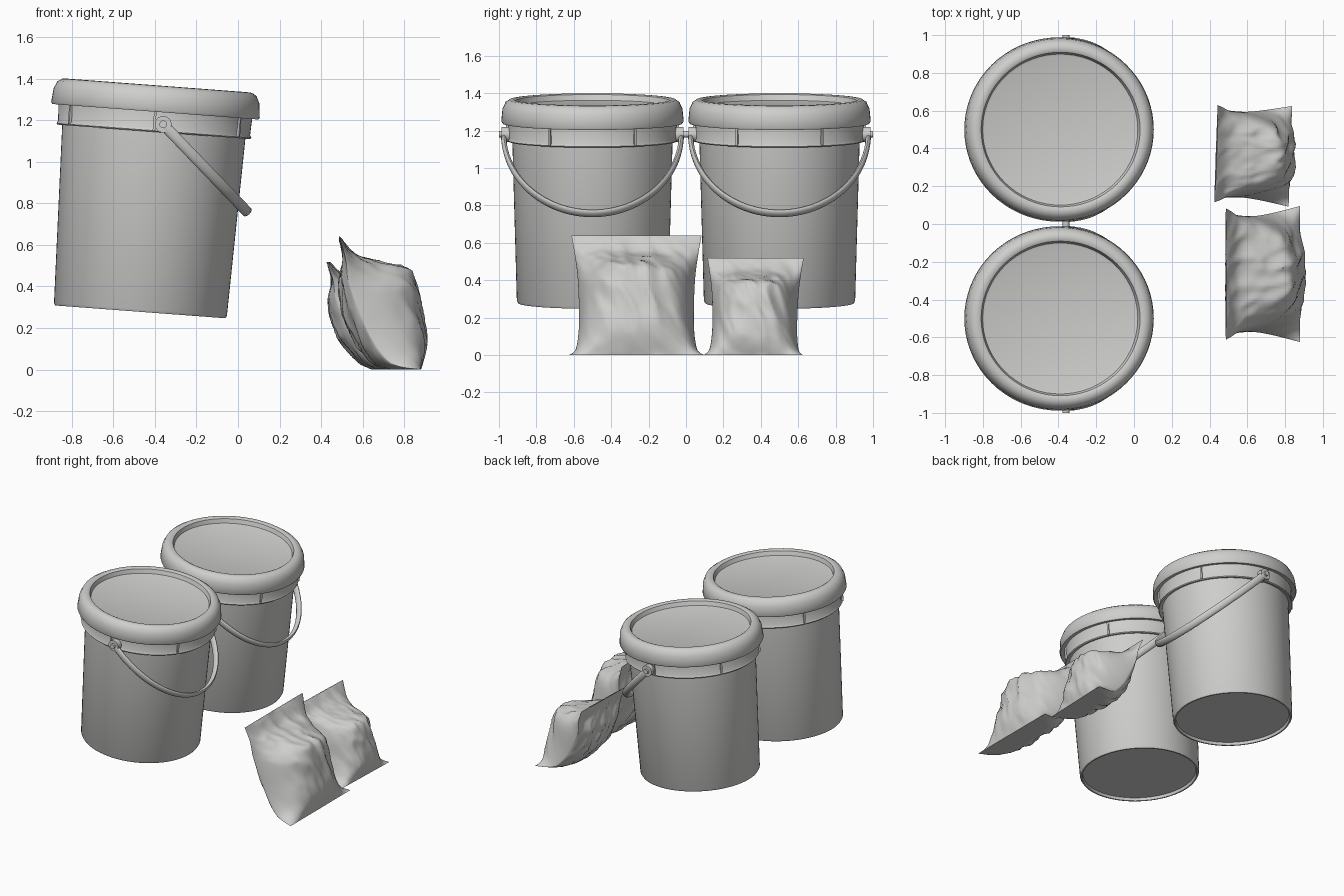
import bpy, bmesh, math
from mathutils import Vector, Matrix, noise

if "Cube" in bpy.data.objects:
    bpy.data.objects.remove(bpy.data.objects["Cube"])

grey = bpy.data.materials.new("light_grey_plastic")
grey.use_nodes = True
colour = (0.62, 0.62, 0.61, 1)
grey.diffuse_color = colour
shader = next(n for n in grey.node_tree.nodes if n.type == 'BSDF_PRINCIPLED')
shader.inputs["Base Color"].default_value = colour
shader.inputs["Roughness"].default_value = 0.6


def finish(bm, name, matrix=Matrix(), angle=40):
    """Turn a bmesh into a smooth shaded object."""
    bm.transform(matrix)
    bmesh.ops.remove_doubles(bm, verts=bm.verts, dist=1e-5)
    bmesh.ops.recalc_face_normals(bm, faces=bm.faces)
    mesh = bpy.data.meshes.new(name)
    bm.to_mesh(mesh)
    bm.free()
    mesh.materials.append(grey)
    obj = bpy.data.objects.new(name, mesh)
    bpy.context.collection.objects.link(obj)
    bpy.ops.object.select_all(action='DESELECT')
    obj.select_set(True)
    bpy.context.view_layer.objects.active = obj
    bpy.ops.object.shade_smooth_by_angle(angle=math.radians(angle))
    return obj


def skin(bm, rows, closed=False):
    """Join rows of points with quads."""
    rings = [[bm.verts.new(p) for p in row] for row in rows]
    for a, b in zip(rings, rings[1:]):
        n = len(a)
        for i in range(n if closed else n - 1):
            j = (i + 1) % n
            bm.faces.new((a[i], a[j], b[j], b[i]))
    return rings


def lathe(name, profile, matrix, segments=72):
    bm = bmesh.new()
    turn = [math.tau * i / segments for i in range(segments)]
    rings = skin(bm, [[(r * math.cos(a), r * math.sin(a), z) for a in turn]
                      for r, z in profile], True)
    if profile[0][0] < 0.41:
        bm.faces.new(rings[0])
    return finish(bm, name, matrix)


def catmull(points, t):
    """Smooth value along a list of control points, t from 0 to 1."""
    last = len(points) - 1
    k = min(int(t * last), last - 1)
    u = t * last - k
    p0, p1, p2, p3 = (points[min(max(k + d, 0), last)] for d in (-1, 0, 1, 2))
    return 0.5 * (2 * p1 + (p2 - p0) * u + (2 * p0 - 5 * p1 + 4 * p2 - p3) * u * u
                  + (3 * p1 - p0 - 3 * p2 + p3) * u ** 3)


# Bucket profiles as radius and height
BODY = [(0.395, 0.02), (0.4, 0), (0.41, 0), (0.417, 0.012), (0.445, 0.98)]
BAND = [(0.44, 0.876), (0.465, 0.868), (0.47, 0.874), (0.463, 0.888), (0.468, 0.98)]
LID = [(0.4, 1.052), (0.412, 1.056), (0.422, 1.086), (0.435, 1.092), (0.458, 1.09),
       (0.48, 1.076), (0.496, 1.042), (0.503, 0.975), (0.497, 0.965), (0.46, 0.972)]


def bucket(side, y):
    lean = (Matrix.Translation((-0.47, y, 0.278)) @ Matrix.Rotation(math.radians(4.3), 4, 'Y')
            @ Matrix.Diagonal((1, 0.97, 1, 1)))
    lathe(side + "_bucket_body", BODY, lean)
    lathe(side + "_bucket_band", BAND, lean)
    lathe(side + "_bucket_lid", LID, lean)

    # Small upright ribs on the band
    bm = bmesh.new()
    for k in range(6):
        place = (Matrix.Rotation(math.radians(30 + 60 * k), 4, 'Z')
                 @ Matrix.Translation((0.465, 0, 0.92)) @ Matrix.Diagonal((0.022, 0.012, 0.09, 1)))
        bmesh.ops.create_cube(bm, size=1, matrix=place)
    finish(bm, side + "_band_ribs", lean)

    # Swinging handle: an oval strap swept along a half ellipse
    pivot = Vector((-0.36, y, 1.18))
    down = Vector((0.69, 0, -0.72)).normalized()
    across = Vector((-down.z, 0, down.x))
    out = Vector((0, 1, 0))
    rows = []
    for i in range(49):
        t = math.pi * i / 48
        centre = pivot + out * 0.475 * math.cos(t) + down * 0.585 * math.sin(t)
        normal = (out * 0.585 * math.cos(t) + down * 0.475 * math.sin(t)).normalized()
        rows.append([centre + normal * 0.014 * math.cos(a) - across * 0.026 * math.sin(a)
                     for a in (math.tau * j / 12 for j in range(12))])
    bm = bmesh.new()
    rings = skin(bm, rows, True)
    bm.faces.new(rings[0])
    bm.faces.new(rings[-1])
    finish(bm, side + "_bucket_handle")

    # Pivot discs and pins at both ends of the handle
    bm = bmesh.new()
    for sign in (-1, 1):
        for radius, start, end in ((0.04, 0.42, 0.486), (0.018, 0.48, 0.5)):
            place = (Matrix.Translation(pivot + out * sign * (start + end) / 2)
                     @ Matrix.Rotation(math.pi / 2, 4, 'X'))
            bmesh.ops.create_cone(bm, cap_ends=True, segments=24, radius1=radius,
                                  radius2=radius, depth=end - start, matrix=place)
    finish(bm, side + "_handle_pivots")


bucket("front", -0.5)
bucket("back", 0.5)

# Pouch side outline, from the bottom seam to the top seam
FRONT = [Vector(p) for p in ((0.88, 0), (0.905, 0.13), (0.88, 0.3), (0.83, 0.47),
                             (0.7, 0.515), (0.565, 0.555), (0.49, 0.64))]
BACK = [Vector(p) for p in ((0.88, 0), (0.7, 0.004), (0.59, 0.1), (0.52, 0.24),
                            (0.49, 0.4), (0.505, 0.53), (0.485, 0.64))]
WIDTH = [0.36, 0.325, 0.308, 0.308, 0.315, 0.33, 0.348]


def pouch(name, shift, y, width, height, seed, turn):
    bm = bmesh.new()
    steps, cols = 60, 56
    for outline, sign in ((FRONT, 1), (BACK, -1)):
        rows = []
        for i in range(steps + 1):
            t = i / steps
            front, back = catmull(FRONT, t), catmull(BACK, t)
            seam = back.lerp(front, 0.2)
            puff = catmull(outline, t)
            thick = (front - back).normalized() if (front - back).length > 0.01 else Vector((1, 0))
            row = []
            for j in range(cols + 1):
                s = math.sin(math.pi * (j / cols - 0.5))
                full = max(0, 1 - abs(s) ** 3) ** 0.7
                p = seam.lerp(puff, full)
                # Creased foil wrinkles, fading out at the seams
                q = Vector((s * 3.2 + p.y * 3, t * 5 + s, seed + sign * 4))
                crease = 0.5 - abs(noise.noise(q)) * 2 + 0.5 * noise.noise(q * 2.7)
                fade = full * math.sin(math.pi * t) ** 0.7
                p = p + thick * sign * crease * 0.02 * fade
                row.append((p.x - 0.69, s * catmull(WIDTH, t) * width, max(p.y, 0) * height))
            rows.append(row)
        skin(bm, rows)
    place = Matrix.Translation((0.69 + shift, y, 0)) @ Matrix.Rotation(math.radians(turn), 4, 'Z')
    finish(bm, name, place, 50)


pouch("large_pouch", 0, -0.265, 1, 1, 1.3, 0)
pouch("small_pouch", -0.052, 0.365, 0.74, 0.81, 7.7, -2)
